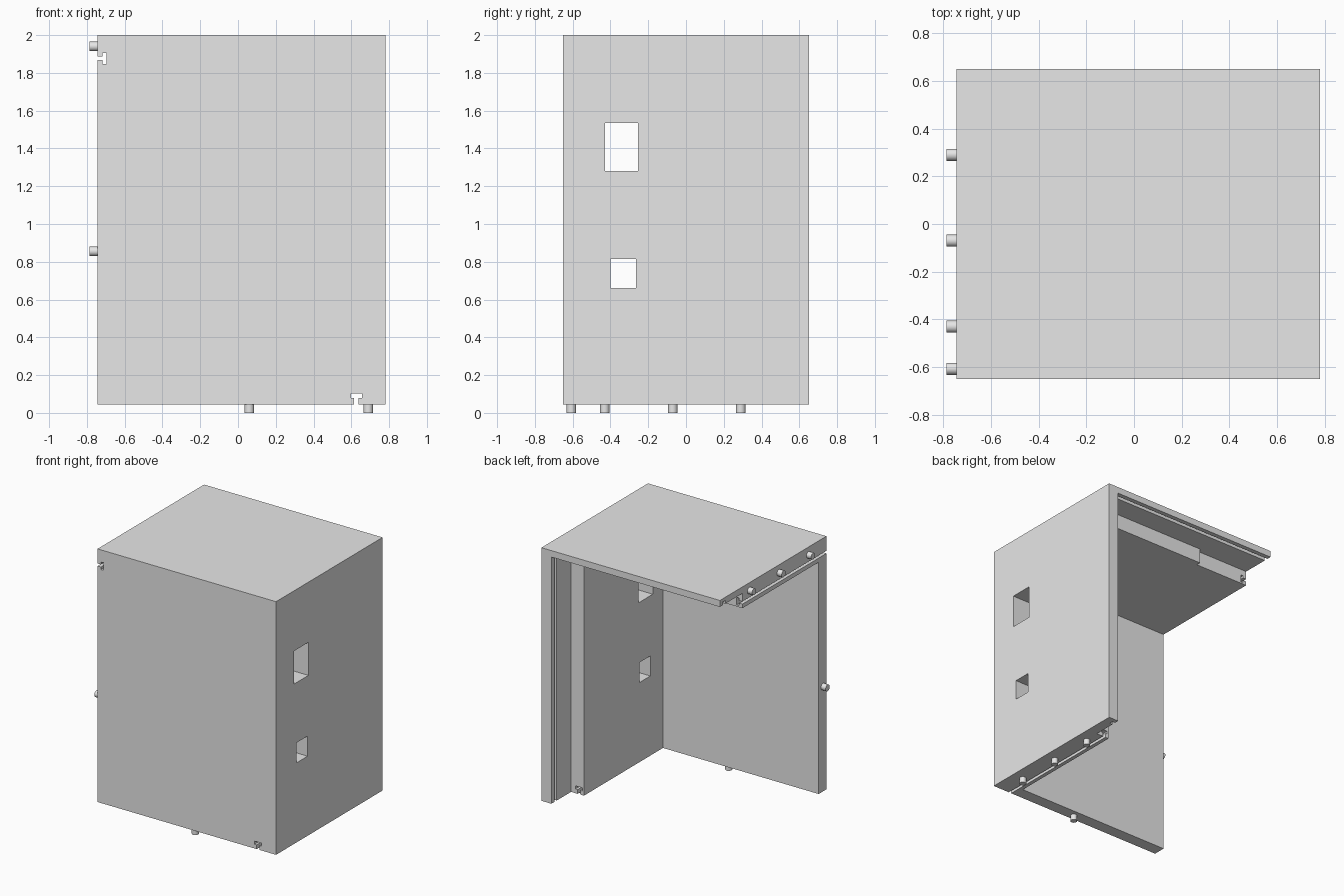
import bpy
from mathutils import Vector

old = bpy.data.objects.get("Cube")
if old:
    bpy.data.objects.remove(old, do_unlink=True)

grey = bpy.data.materials.new("light_grey")
grey.use_nodes = True
grey.diffuse_color = (0.8, 0.8, 0.8, 1)
grey.node_tree.nodes["Principled BSDF"].inputs["Base Color"].default_value = (0.8, 0.8, 0.8, 1)


def box(name, x, y, z):
    """Box from three (min, max) ranges."""
    bpy.ops.mesh.primitive_cube_add(size=1)
    ob = bpy.context.object
    ob.name = name
    for v in ob.data.vertices:
        v.co = Vector([r[0] if c < 0 else r[1] for c, r in zip(v.co, (x, y, z))])
    ob.data.materials.append(grey)
    return ob


def cut(target, x, y, z):
    """Remove a box-shaped volume from the target."""
    cutter = box("cutter", x, y, z)
    cutter.hide_render = True
    mod = target.modifiers.new("cut", "BOOLEAN")
    mod.operation = "DIFFERENCE"
    mod.solver = "EXACT"
    mod.object = cutter
    bpy.context.view_layer.objects.active = target
    bpy.ops.object.modifier_apply(modifier=mod.name)
    bpy.data.objects.remove(cutter, do_unlink=True)


def peg(name, end, direction):
    """Short dowel pointing along direction, its tip at end."""
    d = Vector(direction)
    length = 0.06
    bpy.ops.mesh.primitive_cylinder_add(
        vertices=24, radius=0.025, depth=length,
        location=Vector(end) - d * length / 2,
        rotation=d.to_track_quat("Z", "Y").to_euler())
    ob = bpy.context.object
    ob.name = name
    ob.data.materials.append(grey)
    bpy.ops.object.shade_smooth_by_angle()


# Outer block: front wall, side wall and top in one piece
LEFT, RIGHT, BACK, BOTTOM, TOP = -0.745, 0.78, 0.65, 0.045, 2.0
FAR = 1.2
shell = box("cabinet_shell", (LEFT, RIGHT), (-BACK, BACK), (BOTTOM, TOP))

# Hollow interior, open at the back, bottom and one side
cut(shell, (-FAR, RIGHT - 0.195), (-0.555, FAR), (-FAR, TOP - 0.165))
# Rear rebate, leaving thin lips
cut(shell, (-FAR, RIGHT - 0.085), (0.41, FAR), (-FAR, TOP - 0.05))
# Deeper part of the rebate under the top
cut(shell, (-FAR, -0.28), (0.375, 0.5), (1.7, TOP - 0.05))
# Back panel groove in the lips
cut(shell, (-FAR, RIGHT - 0.06), (0.585, 0.615), (-FAR, TOP - 0.025))

# T slots along the bottom of the side wall and the end of the top
cut(shell, (0.615, 0.638), (-FAR, FAR), (-FAR, 0.09))
cut(shell, (0.597, 0.657), (-FAR, FAR), (0.078, 0.102))
cut(shell, (-FAR, -0.705), (-FAR, 0.5), (1.867, 1.887))
cut(shell, (-0.717, -0.695), (-FAR, 0.5), (1.848, 1.906))

# Side wall openings
cut(shell, (0.5, FAR), (-0.43, -0.255), (1.28, 1.535))
cut(shell, (0.5, FAR), (-0.4, -0.265), (0.66, 0.815))

# Dowels
for i, y in enumerate((-0.43, -0.07, 0.29), 1):
    peg(f"top_peg_{i}", (-0.785, y, 1.94), (-1, 0, 0))
    peg(f"side_peg_{i}", (0.69, y, 0), (0, 0, -1))
peg("front_wall_side_peg", (-0.785, -0.607, 0.855), (-1, 0, 0))
peg("front_wall_bottom_peg", (0.06, -0.607, 0), (0, 0, -1))
